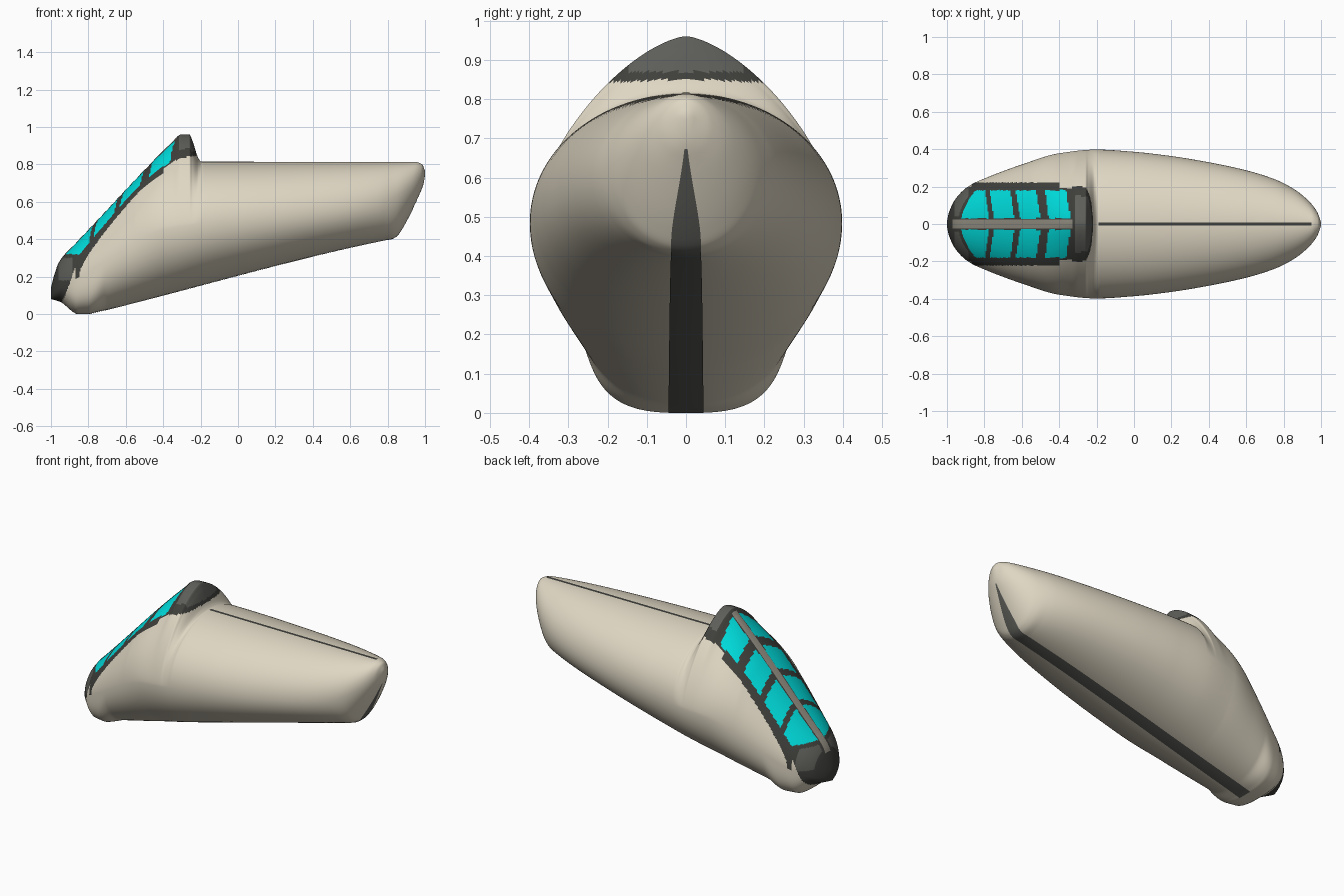
import bpy, bmesh, math
from mathutils import Vector

start_cube = bpy.data.objects.get("Cube")
if start_cube:
    bpy.data.objects.remove(start_cube, do_unlink=True)


def make_material(name, color):
    mat = bpy.data.materials.new(name)
    mat.use_nodes = True
    mat.diffuse_color = (*color, 1)
    mat.node_tree.nodes["Principled BSDF"].inputs["Base Color"].default_value = (*color, 1)
    return mat


cream = make_material("cream hull", (.74, .68, .55))
charcoal = make_material("charcoal frame", (.05, .05, .045))
cyan = make_material("cyan glass", (0, .74, .74))
grey = make_material("grey panel", (.11, .11, .1))
taupe = make_material("taupe seam", (.3, .28, .23))


def curve(points):
    """Smooth interpolation through points without overshoot."""
    def secant(i):
        (xa, ya), (xb, yb) = points[i], points[i + 1]
        return (yb - ya) / (xb - xa)

    def slope(i):
        if i == 0:
            return secant(0)
        if i == len(points) - 1:
            return secant(i - 1)
        a, b = secant(i - 1), secant(i)
        return 2 * a * b / (a + b) if a * b > 0 else 0

    slopes = [slope(i) for i in range(len(points))]

    def evaluate(x):
        x = min(max(x, points[0][0]), points[-1][0])
        i = 0
        while i < len(points) - 2 and x > points[i + 1][0]:
            i += 1
        (xa, ya), (xb, yb) = points[i], points[i + 1]
        d = xb - xa
        t = (x - xa) / d
        h = t * t * (3 - 2 * t)
        return (ya * (1 - h) + yb * h + d * slopes[i] * t * (1 - t) ** 2
                - d * slopes[i + 1] * t * t * (1 - t))
    return evaluate


# Hull outlines along the length: top, underside, widest line, half width
top = curve([(-1, .14), (-.985, .2), (-.96, .27), (-.92, .325), (-.9, .345), (-.35, .92),
             (-.305, .96), (-.26, .96), (-.245, .93), (-.21, .83), (-.195, .815),
             (.95, .813), (.985, .8), (1, .765)])
bottom = curve([(-1, .08), (-.95, .065), (-.88, .01), (-.86, 0), (-.8, 0), (-.77, .007),
                (.78, .395), (.82, .402), (.85, .418), (.88, .46), (.97, .64),
                (.993, .7), (1, .745)])
middle = curve([(-1, .11), (-.9, .17), (-.8, .225), (-.6, .35), (-.4, .455), (-.2, .485),
                (.4, .545), (.8, .61), (.95, .7), (1, .755)])
width = curve([(-1, .015), (-.99, .06), (-.95, .14), (-.88, .205), (-.8, .243), (-.6, .318),
               (-.4, .378), (-.2, .398), (0, .386), (.2, .363), (.4, .33), (.6, .287),
               (.75, .24), (.85, .19), (.93, .127), (.98, .063), (1, .01)])
# Roundness of the upper and lower half of each cross-section
upper_power = curve([(-.55, 2), (-.32, 1.52), (-.25, 1.52), (-.19, 2)])
lower_power = curve([(-.95, 2), (-.88, 3), (-.79, 3), (-.7, 2.2), (-.4, 2.05)])


def hull_point(x, angle):
    mid, w = middle(x), width(x)
    c, s = math.cos(angle), math.sin(angle)
    half, power = (top(x) - mid, upper_power(x)) if s >= 0 else (mid - bottom(x), lower_power(x))
    return Vector((x, math.copysign(abs(c) ** (2 / power) * w, c),
                   mid + math.copysign(abs(s) ** (2 / power) * half, s)))


def hull_height(x, y, side):
    mid = middle(x)
    edge, power = (top(x), upper_power(x)) if side > 0 else (bottom(x), lower_power(x))
    return mid + (edge - mid) * max(0, 1 - abs(y / width(x)) ** power) ** (1 / power)


def finish(name, bm, materials):
    mesh = bpy.data.meshes.new(name)
    bm.to_mesh(mesh)
    bm.free()
    for mat in materials:
        mesh.materials.append(mat)
    obj = bpy.data.objects.new(name, mesh)
    bpy.context.collection.objects.link(obj)
    bpy.ops.object.select_all(action='DESELECT')
    obj.select_set(True)
    bpy.context.view_layer.objects.active = obj
    bpy.ops.object.shade_smooth_by_angle(angle=math.radians(45))


PANES = [(-.95, -.785), (-.76, -.65), (-.62, -.51), (-.465, -.35)]
nose_edge = curve([(-1, 0), (-.94, .07), (-.87, .25)])
crest_edge = curve([(-.4, .78), (-.33, .825), (-.22, .85)])


def in_canopy(x, y, z):
    if x < -.87:
        return z > nose_edge(x)
    if x < -.4:
        return y < .222 and z > middle(x)
    return x < -.19 and z > crest_edge(x) and y < .222


def paint(p):
    """Slot: cream hull, charcoal canopy frame, cyan panes, grey panels."""
    x, y, z = p.x, abs(p.y), p.z
    if not in_canopy(x, y, z):
        return 0
    slant = x + .15 * (y - .1)
    if z > .32 and .03 < y < .18 and x > -.93 + .5 * max(0, y - .08):
        if any(a < slant < b for a, b in PANES):
            return 2
    if -.96 < x < -.885 and .18 < z < .3 and y > .04:
        return 3
    if -.32 < x < -.205 and z > .87 and y < .15:
        return 3
    return 1


# Hull with canopy: lofted cross-sections, denser at both ends and behind the crest
STEPS, SIDES, EXTRA = 290, 232, 30
stations = []
for i in range(STEPS + 1):
    t = i / STEPS
    stations.append(.55 * (2 * t - 1) - .45 * math.cos(math.pi * t))
stations += [-.2701 + .08 * i / EXTRA for i in range(EXTRA)]
stations.sort()
bm = bmesh.new()
rings = [[bm.verts.new(hull_point(x, math.tau * k / SIDES)) for k in range(SIDES)]
         for x in stations]
for a, b in zip(rings, rings[1:]):
    for k in range(SIDES):
        n = (k + 1) % SIDES
        face = bm.faces.new((a[k], a[n], b[n], b[k]))
        face.material_index = paint(face.calc_center_median())
for ring in (rings[0], rings[-1]):
    cap = bm.faces.new(ring)
    cap.material_index = paint(cap.calc_center_median())
bmesh.ops.recalc_face_normals(bm, faces=bm.faces)
finish("hull", bm, [cream, charcoal, cyan, grey])


def seam(name, x_from, x_to, side, half_width, mat, steps=200, across=6):
    """Thin ribbon lying on the centre line of the hull, facing outwards."""
    bm = bmesh.new()
    rows = []
    for i in range(steps + 1):
        x = x_from + (x_to - x_from) * i / steps
        hw = min(half_width(x), .4 * width(x))
        row = []
        for k in range(across + 1):
            y = side * hw * (1 - 2 * k / across)
            row.append(bm.verts.new((x, y, hull_height(x, y, side) + side * .002)))
        rows.append(row)
    for a, b in zip(rows, rows[1:]):
        for k in range(across):
            bm.faces.new((a[k], a[k + 1], b[k + 1], b[k]))
    finish(name, bm, [mat])


# Centre seams on the back, the underside and the canopy
seam("top_seam", -.19, .95, 1, lambda x: .009, charcoal)
seam("underside_seam", -.79, .985, -1,
     curve([(-.8, .045), (.86, .038), (.985, .004)]), grey)
seam("canopy_seam", -.97, -.33, 1, lambda x: .024, taupe)
